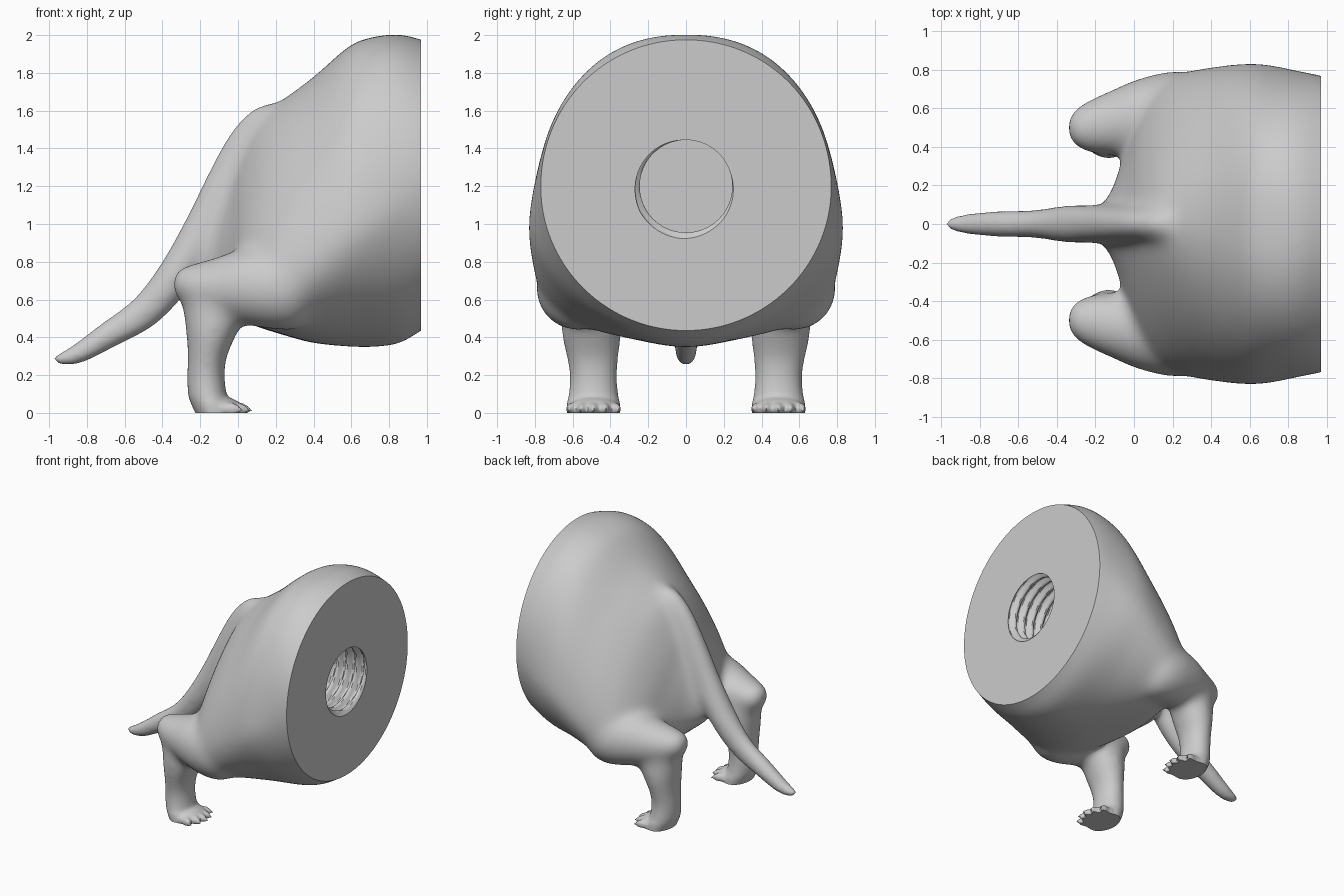
import bpy, bmesh
from math import sin, cos, pi, radians
from mathutils import Vector, Matrix

if "Cube" in bpy.data.objects:
    bpy.data.objects.remove(bpy.data.objects["Cube"])

CUT_X = 0.97

grey = bpy.data.materials.new("plain_grey")
grey.use_nodes = True
grey.diffuse_color = (0.6, 0.6, 0.6, 1)
grey.node_tree.nodes["Principled BSDF"].inputs["Base Color"].default_value = (0.6, 0.6, 0.6, 1)


def smooth_rows(rows, steps=5):
    """Catmull-Rom interpolation of the key rows."""
    pts = [Vector(r) for r in rows]
    pts = [pts[0]] + pts + [pts[-1]]
    out = []
    for a, b, c, d in zip(pts, pts[1:], pts[2:], pts[3:]):
        for i in range(steps):
            t = i / steps
            out.append(0.5 * (2 * b + (c - a) * t + (2 * a - 5 * b + 4 * c - d) * t * t
                              + (3 * b - a - 3 * c + d) * t ** 3))
    return out + [pts[-1]]


def skin(bm, rings):
    """Joins rings of points into a closed tube."""
    loops = [[bm.verts.new(p) for p in ring] for ring in rings]
    n = len(loops[0])
    for low, high in zip(loops, loops[1:]):
        for i in range(n):
            j = (i + 1) % n
            bm.faces.new((low[i], low[j], high[j], high[i]))
    bm.faces.new(loops[0])
    bm.faces.new(loops[-1])


def loft(bm, rows, up, n=48):
    """Rows are x, y, z, half width along y, half width along up."""
    up = Vector(up).normalized()
    angles = [2 * pi * i / n for i in range(n)]
    skin(bm, [[Vector(r[:3]) + Vector((0, r[3] * cos(a), 0)) + up * r[4] * sin(a)
               for a in angles] for r in smooth_rows(rows)])


def power(value, exponent):
    return abs(value) ** exponent * (1 if value > 0 else -1)


def trunk_loft(bm, rows, n=96):
    """Rows are x, top, widest level, bottom, half width, upper and lower squareness, upper taper."""
    rings = []
    for x, top, level, bottom, half, upper, lower, taper in smooth_rows(rows):
        ring = []
        for i in range(n):
            a = 2 * pi * (i + 0.5) / n
            e, height = (upper, top - level) if sin(a) > 0 else (lower, level - bottom)
            h = power(sin(a), 2 / e)
            width = half * (1 - taper * max(0, h))
            ring.append(Vector((x, width * power(cos(a), 2 / e), level + height * h)))
        rings.append(ring)
    skin(bm, rings)


def ball(bm, loc, size, turn=0.0):
    m = Matrix.Translation(loc) @ Matrix.Rotation(turn, 4, "Z") @ Matrix.Diagonal((*size, 1))
    bmesh.ops.create_uvsphere(bm, u_segments=24, v_segments=16, radius=1, matrix=m)


def make_object(name, bm):
    bmesh.ops.recalc_face_normals(bm, faces=bm.faces[:])
    mesh = bpy.data.meshes.new(name)
    bm.to_mesh(mesh)
    bm.free()
    mesh.materials.append(grey)
    obj = bpy.data.objects.new(name, mesh)
    bpy.context.collection.objects.link(obj)
    return obj


def apply(obj, mod):
    bpy.ops.object.select_all(action="DESELECT")
    bpy.context.view_layer.objects.active = obj
    obj.select_set(True)
    bpy.ops.object.modifier_apply(modifier=mod.name)


bm = bmesh.new()

# Trunk: narrow ridge at the rump, flared low flanks, round at the front
trunk_loft(bm, [(-0.2, 1.0, 0.79, 0.66, 0.07, 2, 2, 0), (-0.12, 1.1, 0.74, 0.6, 0.17, 1.5, 2, 0),
                (-0.05, 1.25, 0.72, 0.55, 0.38, 1.25, 2, 0), (0.02, 1.41, 0.71, 0.49, 0.6, 1.28, 2.2, 0),
                (0.12, 1.57, 0.71, 0.45, 0.73, 1.42, 2.6, 0), (0.25, 1.67, 0.75, 0.41, 0.785, 1.68, 2.8, 0.02),
                (0.4, 1.78, 0.83, 0.37, 0.815, 1.95, 2.2, 0.06), (0.6, 1.95, 0.98, 0.35, 0.838, 2.35, 1.88, 0.13),
                (0.74, 1.995, 1.05, 0.35, 0.822, 2.45, 1.85, 0.12), (0.86, 2.005, 1.14, 0.37, 0.795, 2.25, 1.93, 0.06),
                (CUT_X, 1.977, 1.205, 0.435, 0.772, 2, 2, 0), (1.08, 1.94, 1.22, 0.5, 0.74, 2, 2, 0)])

# Tail with its root ridge running up the rump
loft(bm, [(-0.97, 0, 0.28, 0.015, 0.015), (-0.94, 0, 0.28, 0.033, 0.033), (-0.85, 0, 0.311, 0.053, 0.052),
          (-0.7, 0, 0.402, 0.066, 0.069), (-0.5, 0, 0.53, 0.076, 0.092), (-0.35, 0, 0.70, 0.1, 0.108),
          (-0.2, 0, 0.94, 0.1, 0.125), (-0.07, 0, 1.18, 0.095, 0.14), (0.05, 0, 1.39, 0.09, 0.14),
          (0.18, 0, 1.535, 0.09, 0.12), (0.34, 0, 1.58, 0.08, 0.08)], (-0.6, 0, 0.8))

for s in (1, -1):
    # Haunch, running from the rounded rear knob into the flank
    loft(bm, [(-0.345, s * 0.5, 0.68, 0.045, 0.04), (-0.315, s * 0.5, 0.68, 0.09, 0.085),
              (-0.25, s * 0.505, 0.67, 0.133, 0.118), (-0.1, s * 0.53, 0.665, 0.175, 0.165),
              (0.02, s * 0.555, 0.67, 0.2, 0.2), (0.2, s * 0.58, 0.66, 0.215, 0.22),
              (0.35, s * 0.56, 0.68, 0.205, 0.22), (0.5, s * 0.5, 0.75, 0.1, 0.1)], (0, 0, 1))
    # Leg
    loft(bm, [(-0.17, s * 0.5, 0.7, 0.13, 0.13), (-0.125, s * 0.5, 0.53, 0.16, 0.165),
              (-0.14, s * 0.5, 0.42, 0.162, 0.136), (-0.162, s * 0.495, 0.3, 0.14, 0.105),
              (-0.17, s * 0.49, 0.2, 0.126, 0.1), (-0.162, s * 0.49, 0.1, 0.13, 0.102),
              (-0.14, s * 0.49, 0.04, 0.142, 0.105), (-0.12, s * 0.49, -0.04, 0.14, 0.085)], (1, 0, 0))
    # Paw and fanned toes with claws
    ball(bm, (-0.085, s * 0.49, 0.02), (0.108, 0.142, 0.065))
    for k in range(-2, 3):
        turn = 0.16 * k
        toe = Vector((0.01 - 0.012 * k * k, s * 0.49 + 0.058 * k, 0.02))
        ball(bm, toe, (0.052, 0.027, 0.034), turn)
        ball(bm, toe + Vector((0.045 * cos(turn), 0.045 * sin(turn), -0.006)),
             (0.026, 0.012, 0.014), turn)

body = make_object("animal_hindquarters", bm)

# Fuse the parts into one skin
fuse = body.modifiers.new("fuse", "REMESH")
fuse.mode = "VOXEL"
fuse.voxel_size = 0.0125
apply(body, fuse)

# Soften the joints, sparing the paws and the thin tail
group = body.vertex_groups.new(name="soft")
for v in body.data.vertices:
    paw = min(1, max(0.04, (v.co.z - 0.08) / 0.4))
    tail = min(1, max(0.1, (v.co.x + 0.75) / 0.5))
    group.add([v.index], min(paw, tail), "REPLACE")
soften = body.modifiers.new("soften", "SMOOTH")
soften.factor = 0.5
soften.iterations = 130
soften.vertex_group = "soft"
apply(body, soften)

# Flat front cap and flat soles
bm = bmesh.new()
bm.from_mesh(body.data)
for point, normal in (((CUT_X, 0, 0), (1, 0, 0)), ((0, 0, 0), (0, 0, -1))):
    bmesh.ops.bisect_plane(bm, geom=bm.verts[:] + bm.edges[:] + bm.faces[:], dist=1e-6,
                           plane_co=point, plane_no=normal, clear_outer=True)
    bmesh.ops.holes_fill(bm, edges=[e for e in bm.edges if e.is_boundary], sides=0)
bmesh.ops.recalc_face_normals(bm, faces=bm.faces[:])
bm.to_mesh(body.data)
bm.free()

# Threaded bore
PITCH, DEPTH, ROWS = 0.08, 0.5, 78
rings = []
for r in range(ROWS + 1):
    x = CUT_X + 0.02 - (DEPTH + 0.02) * r / ROWS
    ring = []
    for i in range(64):
        a = 2 * pi * i / 64
        u = (x - CUT_X) / PITCH - (a - radians(238)) / (2 * pi)
        w = abs((u + 0.5) % 1 - 0.5)
        radius = 0.245 + 0.033 * min(1, max(0, 1.25 - 3.2 * w))
        ring.append(Vector((x, radius * cos(a), 1.2 + radius * sin(a))))
    rings.append(ring)
bm = bmesh.new()
skin(bm, rings)
cutter = make_object("bore_cutter", bm)
cutter.hide_render = True
bore = body.modifiers.new("bore", "BOOLEAN")
bore.operation = "DIFFERENCE"
bore.solver = "EXACT"
bore.object = cutter
apply(body, bore)
bpy.data.objects.remove(cutter)

# Smooth skin with crisp cut edges and flat cut faces
bpy.ops.object.select_all(action="DESELECT")
bpy.context.view_layer.objects.active = body
body.select_set(True)
bpy.ops.object.shade_smooth_by_angle(angle=radians(40))
for face in body.data.polygons:
    if face.normal.x > 0.999 or face.normal.z < -0.999:
        face.use_smooth = False
